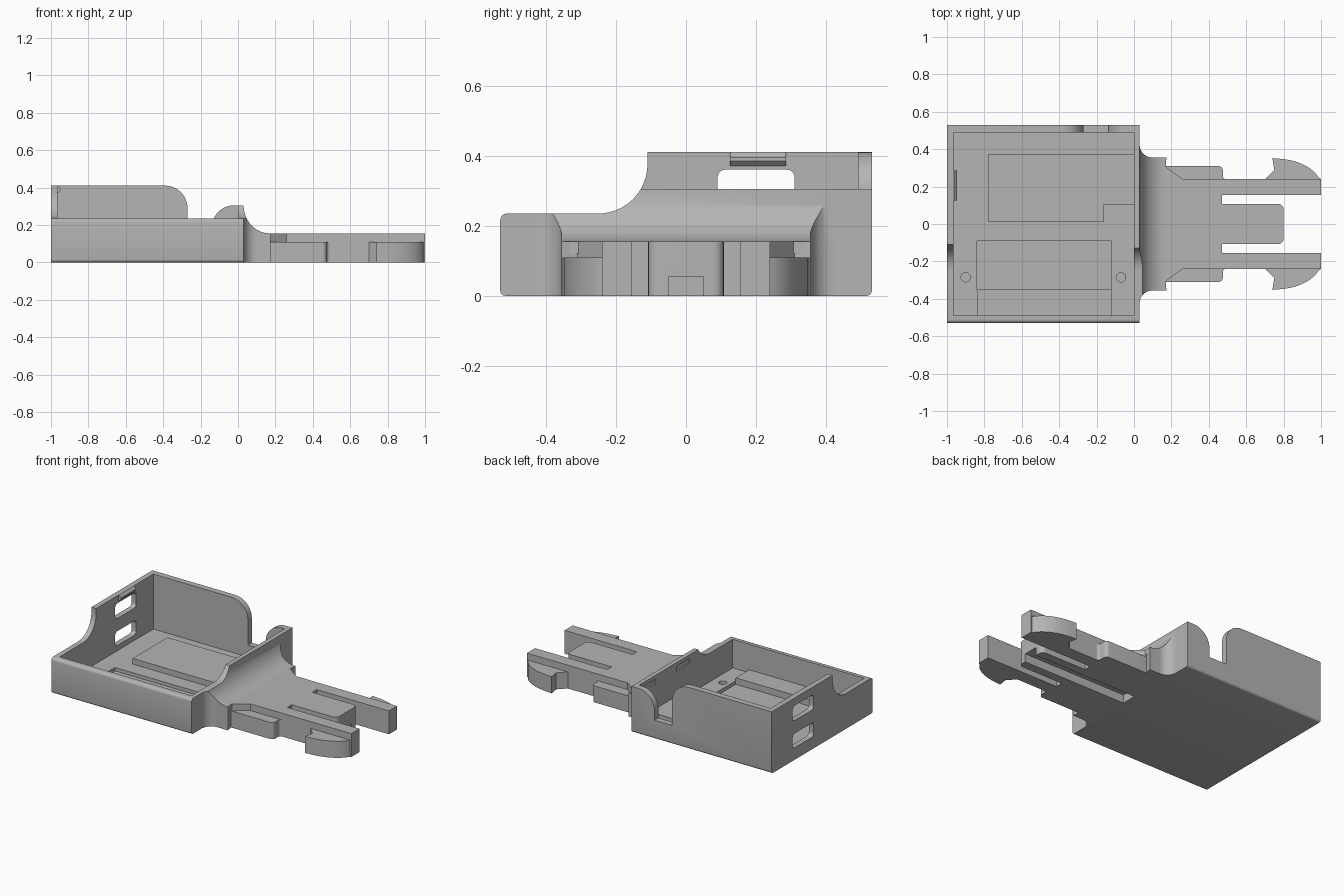
import bpy, math

if "Cube" in bpy.data.objects:
    bpy.data.objects.remove(bpy.data.objects["Cube"], do_unlink=True)

grey = bpy.data.materials.new("plain_grey")
grey.use_nodes = True
colour = (0.46, 0.46, 0.46, 1)
grey.diffuse_color = colour
grey.node_tree.nodes["Principled BSDF"].inputs["Base Color"].default_value = colour


def arc(cx, cy, rx, ry, start, end, n=12):
    """Points on an ellipse arc, angles in degrees."""
    angles = [math.radians(start + (end - start) * i / n) for i in range(n + 1)]
    return [(cx + rx * math.cos(a), cy + ry * math.sin(a)) for a in angles]


def prism(name, outline, low, high, axis="z"):
    """Extrude a 2D outline along an axis: z uses (x, y), y uses (x, z), x uses (y, z)."""
    place = {"z": lambda p, h: (p[0], p[1], h),
             "y": lambda p, h: (p[0], h, p[1]),
             "x": lambda p, h: (h, p[0], p[1])}[axis]
    n = len(outline)
    verts = [place(p, h) for h in (low, high) for p in outline]
    faces = [list(range(n))[::-1], list(range(n, 2 * n))]
    faces += [(i, (i + 1) % n, (i + 1) % n + n, i + n) for i in range(n)]
    mesh = bpy.data.meshes.new(name)
    mesh.from_pydata(verts, [], faces)
    obj = bpy.data.objects.new(name, mesh)
    bpy.context.collection.objects.link(obj)
    mesh.materials.append(grey)
    activate(obj)
    bpy.ops.object.mode_set(mode="EDIT")
    bpy.ops.mesh.select_all(action="SELECT")
    bpy.ops.mesh.normals_make_consistent(inside=False)
    bpy.ops.object.mode_set(mode="OBJECT")
    return obj


def activate(obj):
    bpy.ops.object.select_all(action="DESELECT")
    obj.select_set(True)
    bpy.context.view_layer.objects.active = obj


def rect(x0, x1, y0, y1):
    return [(x0, y0), (x1, y0), (x1, y1), (x0, y1)]


def rounded(x0, x1, y0, y1, r):
    return (arc(x1 - r, y1 - r, r, r, 0, 90, 5) + arc(x0 + r, y1 - r, r, r, 90, 180, 5)
            + arc(x0 + r, y0 + r, r, r, 180, 270, 5) + arc(x1 - r, y0 + r, r, r, 270, 360, 5))


def boolean(obj, tool, operation="DIFFERENCE"):
    mod = obj.modifiers.new(operation, "BOOLEAN")
    mod.object, mod.operation, mod.solver = tool, operation, "EXACT"
    activate(obj)
    bpy.ops.object.modifier_apply(modifier=mod.name)
    bpy.data.objects.remove(tool, do_unlink=True)


def mirrored(half):
    return half + [(x, -y) for x, y in reversed(half)]


# Tray: side profile with a low front and a sweep up to the tall back
r = 0.015
side = (arc(-0.53 + r, r, r, r, 270, 180, 4) + arc(-0.51, 0.215, 0.02, 0.02, 180, 90, 5)
        + arc(-0.25, 0.375, 0.14, 0.14, 270, 360, 16) + [(-0.11, 0.41), (0.53, 0.41)]
        + arc(0.53 - r, r, r, r, 0, -90, 4))
tray = prism("tray", side, -1, 0.03, "x")
boolean(tray, prism("cavity", rect(-0.965, 0, -0.49, 0.49), 0.045, 1))

# Lower right wall, and notch with rounded shoulders in the back wall
boolean(tray, prism("right_wall_trim", rect(-0.2, 0.2, -0.7, 0.485), 0.305, 1))
notch = ([(-0.27, 0.125)] + arc(-0.39, 0.29, 0.12, 0.12, 0, 90) + [(-0.39, 0.6), (0.2, 0.6), (0.2, 0.305)]
         + arc(-0.02, 0.185, 0.12, 0.12, 90, 180) + [(-0.14, 0.125)])
boolean(tray, prism("back_notch", notch, 0.48, 0.7, "y"))

# Two windows in the left wall
for low, high in ((0.08, 0.175), (0.26, 0.36)):
    boolean(tray, prism("window", rounded(0.09, 0.31, low, high, 0.022), -1.1, -0.98 + 0.03, "x"))

# Shallow catches inside the right wall
for y in (0.03, 0.39):
    boolean(tray, prism("catch", rect(y - 0.07, y + 0.07, 0.245, 0.28), -0.02, 0.015, "x"))

# Component bay sunk in the floor, and two small round holes
boolean(tray, prism("bay", rect(-0.84, -0.12, -0.35, -0.09), 0.022, 0.2))
for x in (-0.9, -0.07):
    boolean(tray, prism("pin_hole", arc(x, -0.285, 0.025, 0.025, 0, 345, 23), 0.022, 0.2))

# Raised floor pads
pad = prism("floor_pad", [(-0.78, 0.01), (-0.16, 0.01), (-0.16, 0.105), (0.002, 0.105),
                          (0.002, 0.375), (-0.78, 0.375)], 0.04, 0.083)
step = prism("front_step", rect(-0.84, -0.12, -0.495, -0.35), 0.04, 0.065)

# Snap ridge at the top of the left wall
ridge = prism("snap_ridge", [(-0.97, 0.37), (-0.962, 0.37), (-0.947, 0.385), (-0.947, 0.395), (-0.962, 0.41),
                             (-0.97, 0.41)], 0.125, 0.285, "y")

# Flare blending the right wall into the buckle plate
foot = [(0.01, 0.42)] + arc(0.1, 0.425, 0.07, 0.07, 180, 270) + [(0.175, 0.355)]
flare_profile = ([(0.01, 0.12), (0.01, 0.305)]
                 + arc(0.17, 0.305, 0.14, 0.15, 180, 270, 16) + [(0.17, 0.12)])
flare = prism("flare", flare_profile, -0.45, 0.45, "y")
boolean(flare, prism("foot_limit", mirrored(foot), -0.1, 0.6), "INTERSECT")
boolean(flare, prism("sweep_limit", side, -0.1, 0.3, "x"), "INTERSECT")

# Buckle plate with two spring arms and a centre tongue
plate_half = foot + [(0.165, 0.31), (0.26, 0.24), (1, 0.24), (1, 0.155), (0.47, 0.155), (0.47, 0.108),
                     (0.77, 0.108)] + arc(0.77, 0.078, 0.03, 0.03, 90, 0, 5)
plate = prism("buckle_plate", mirrored(plate_half), 0, 0.155)
boolean(plate, prism("under_groove", rect(0.04, 0.9, -0.05, 0.05), -0.1, 0.055))

# Side lugs and hooked barbs, one per side
lug = ([(0.26, 0.24), (0.165, 0.31)] + arc(0.45, 0.285, 0.025, 0.025, 90, 0, 5)
       + arc(0.49, 0.255, 0.015, 0.015, 180, 270, 4))
barb = [(0.70, 0.24), (0.75, 0.29), (0.74, 0.352)] + arc(0.75, 0.2, 0.25, 0.15, 80, 15, 12) + [(1, 0.24)]
parts = [tray, pad, step, ridge, flare, plate]
for label, sign in (("left", 1), ("right", -1)):
    for name, shape in (("lug", lug), ("barb", barb)):
        parts.append(prism(f"{label}_{name}", [(x, sign * y) for x, y in shape], 0, 0.11))

for obj in parts:
    activate(obj)
    bpy.ops.object.shade_smooth_by_angle(angle=math.radians(30))
